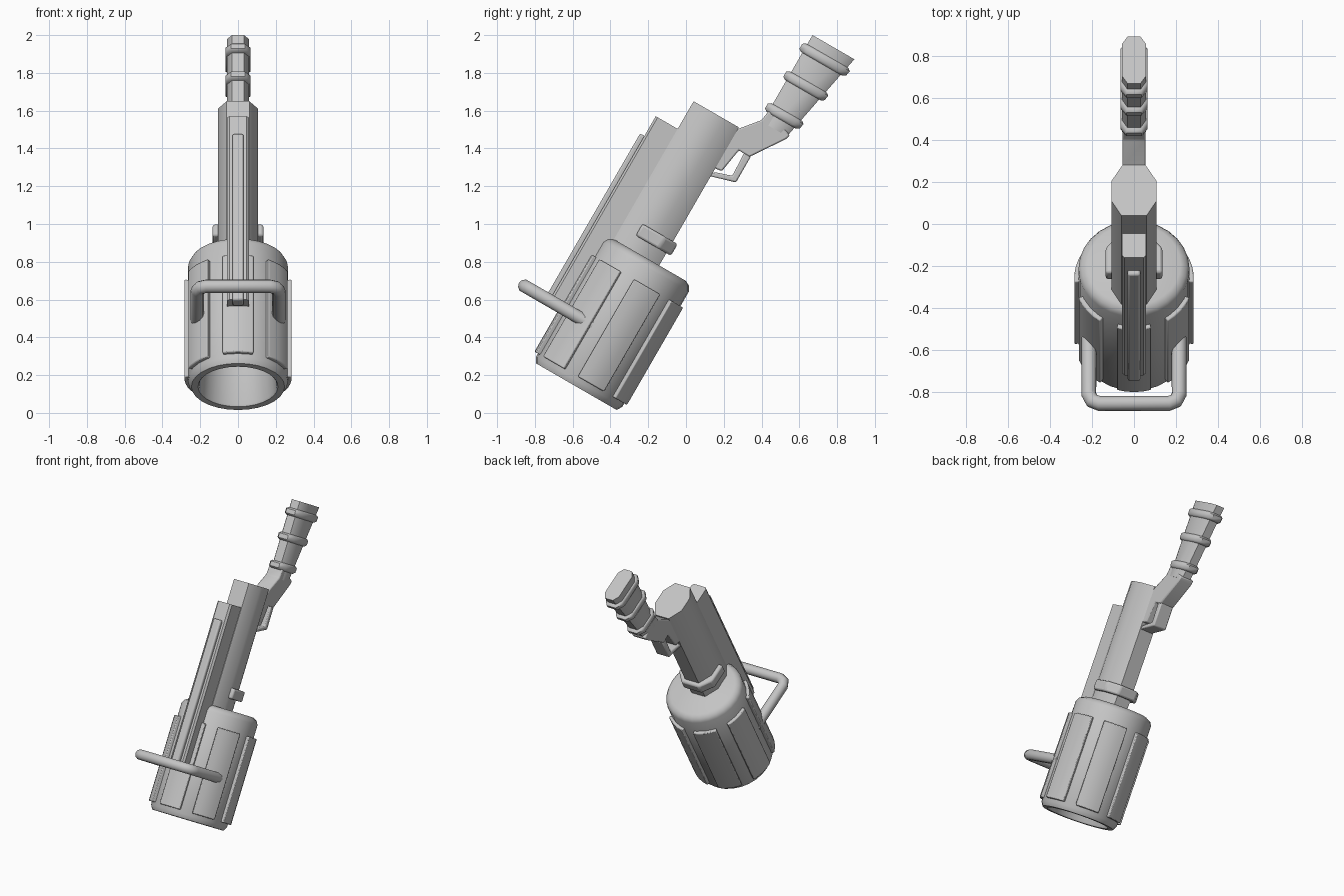
import bpy, bmesh, math
from math import sin, cos, radians

if "Cube" in bpy.data.objects:
    bpy.data.objects.remove(bpy.data.objects["Cube"])

# One grey finish for everything
grey = bpy.data.materials.new("plain grey")
grey.use_nodes = True
grey.diffuse_color = (0.55, 0.55, 0.55, 1)
grey.node_tree.nodes["Principled BSDF"].inputs["Base Color"].default_value = (0.55, 0.55, 0.55, 1)

TILT = radians(30)
DRUM_V = -0.572   # drum axis offset in the tilted frame


def finish(ob, bevel=0, angle=35):
    """Tilt the part, colour it, round its edges and shade it."""
    ob.rotation_euler = (-TILT, 0, 0)
    ob.data.materials.append(grey)
    bpy.ops.object.select_all(action='DESELECT')
    ob.select_set(True)
    bpy.context.view_layer.objects.active = ob
    bpy.ops.object.shade_smooth_by_angle(angle=radians(angle))
    if bevel:
        mod = ob.modifiers.new("rounding", 'BEVEL')
        mod.width, mod.segments, mod.limit_method = bevel, 2, 'ANGLE'
    return ob


def loft(name, rings, bevel=0, angle=35, caps=True):
    """Skin a list of equal-length point rings."""
    bm = bmesh.new()
    vs = [[bm.verts.new(p) for p in ring] for ring in rings]
    n = len(rings[0])
    for a, b in zip(vs, vs[1:]):
        for i in range(n):
            j = (i + 1) % n
            bm.faces.new((a[i], a[j], b[j], b[i]))
    if caps:
        bm.faces.new(vs[0])
        bm.faces.new(vs[-1])
    bmesh.ops.recalc_face_normals(bm, faces=bm.faces)
    me = bpy.data.meshes.new(name)
    bm.to_mesh(me)
    bm.free()
    ob = bpy.data.objects.new(name, me)
    bpy.context.collection.objects.link(ob)
    return finish(ob, bevel, angle)


def column(name, half, low, high, bevel=0, angle=35):
    """Extrude a mirrored half outline (x, v) along the tilted axis."""
    outline = half + [(-x, v) for x, v in reversed(half)]
    return loft(name, [[(x, v, u) for x, v in outline] for u in (low, high)], bevel, angle)


def side_plate(name, outline, half_width, bevel=0):
    """Extrude an upright side outline (y, z) across the width."""
    c, s = cos(TILT), sin(TILT)
    pts = [(y * c - z * s, y * s + z * c) for y, z in outline]
    return loft(name, [[(x, v, u) for v, u in pts] for x in (-half_width, half_width)], bevel)


def circle(r, u, n=28):
    return [(r * cos(math.tau * i / n), DRUM_V + r * sin(math.tau * i / n), u) for i in range(n)]


# Drum with an open muzzle and chamfered shoulder
drum_profile = [(0.17, 0.4), (0.205, -0.16), (0.212, -0.17), (0.247, -0.17),
                (0.264, -0.14), (0.264, 0.565), (0.25, 0.59), (0.222, 0.605)]
loft("drum", [circle(r, u) for r, u in drum_profile])

# Seven raised panels around the drum
for k in range(7):
    mid = radians(-90) + math.tau * k / 7
    arc = [mid + radians(a) for a in (-17, -8.5, 0, 8.5, 17)]
    sector = [(0.285 * cos(a), DRUM_V + 0.285 * sin(a)) for a in arc]
    sector += [(0.245 * cos(a), DRUM_V + 0.245 * sin(a)) for a in reversed(arc)]
    loft(f"drum_panel_{k + 1}", [[(x, v, u) for x, v in sector] for u in (-0.12, 0.475)], 0.006)

# Rear barrel, front rib, sight strip and collar
column("barrel", [(0.06, -0.79), (0.107, -0.71), (0.107, -0.6), (0.055, -0.513)], 0.5, 1.449, angle=50)
column("front_rib", [(0.045, -0.924), (0.057, -0.912), (0.057, -0.7)], 0.16, 1.28)
column("front_strip", [(0.03, -0.95), (0.03, -0.88)], 0.144, 1.16, bevel=0.01)
column("barrel_collar", [(0.135, -0.70), (0.135, -0.56), (0.07, -0.485)], 0.68, 0.752, bevel=0.012)

# Front handle bent from round tube
path = [(0.215, -0.66), (0.215, -1.025), (0.2, -1.06), (0.165, -1.075)]
path += [(-x, v) for x, v in reversed(path)]
curve = bpy.data.curves.new("front_handle", 'CURVE')
curve.dimensions = '3D'
curve.bevel_depth, curve.bevel_resolution, curve.use_fill_caps = 0.036, 3, True
spline = curve.splines.new('POLY')
spline.points.add(len(path) - 1)
for point, (x, v) in zip(spline.points, path):
    point.co = (x, v, 0.154, 1)
handle = bpy.data.objects.new("front_handle", curve)
bpy.context.collection.objects.link(handle)
bpy.ops.object.select_all(action='DESELECT')
handle.select_set(True)
bpy.context.view_layer.objects.active = handle
bpy.ops.object.convert(target='MESH')
finish(bpy.context.view_layer.objects.active, angle=50)

# Neck and trigger guard behind the barrel
side_plate("grip_neck", [(0.2, 1.46), (0.28, 1.505), (0.4, 1.55), (0.44, 1.6), (0.55, 1.47),
                         (0.53, 1.45), (0.335, 1.355), (0.28, 1.39), (0.19, 1.28), (0.14, 1.3)], 0.055, 0.008)
side_plate("trigger_guard", [(0.12, 1.255), (0.265, 1.22), (0.345, 1.36), (0.31, 1.38),
                             (0.245, 1.255), (0.15, 1.275)], 0.052, 0.008)


# Flared grip with three raised bands
def grip_ring(u, grow=0.0):
    front, back = -0.42 - grow, -0.27 + 0.106 * (u - 1.53) / 0.537 + grow
    x, cut = 0.057 + grow * 0.35, 0.04
    half = [(x * 0.55, front), (x, front + cut), (x, back - cut), (x * 0.55, back)]
    return [(px, v, u) for px, v in half + [(-px, v) for px, v in reversed(half)]]


loft("grip", [grip_ring(1.535), grip_ring(2.067)], angle=50)
for k, u in enumerate((1.62, 1.815, 1.985)):
    loft(f"grip_band_{k + 1}", [grip_ring(u - 0.026, 0.008), grip_ring(u - 0.015, 0.024),
                                grip_ring(u + 0.015, 0.024), grip_ring(u + 0.026, 0.008)], angle=50)
